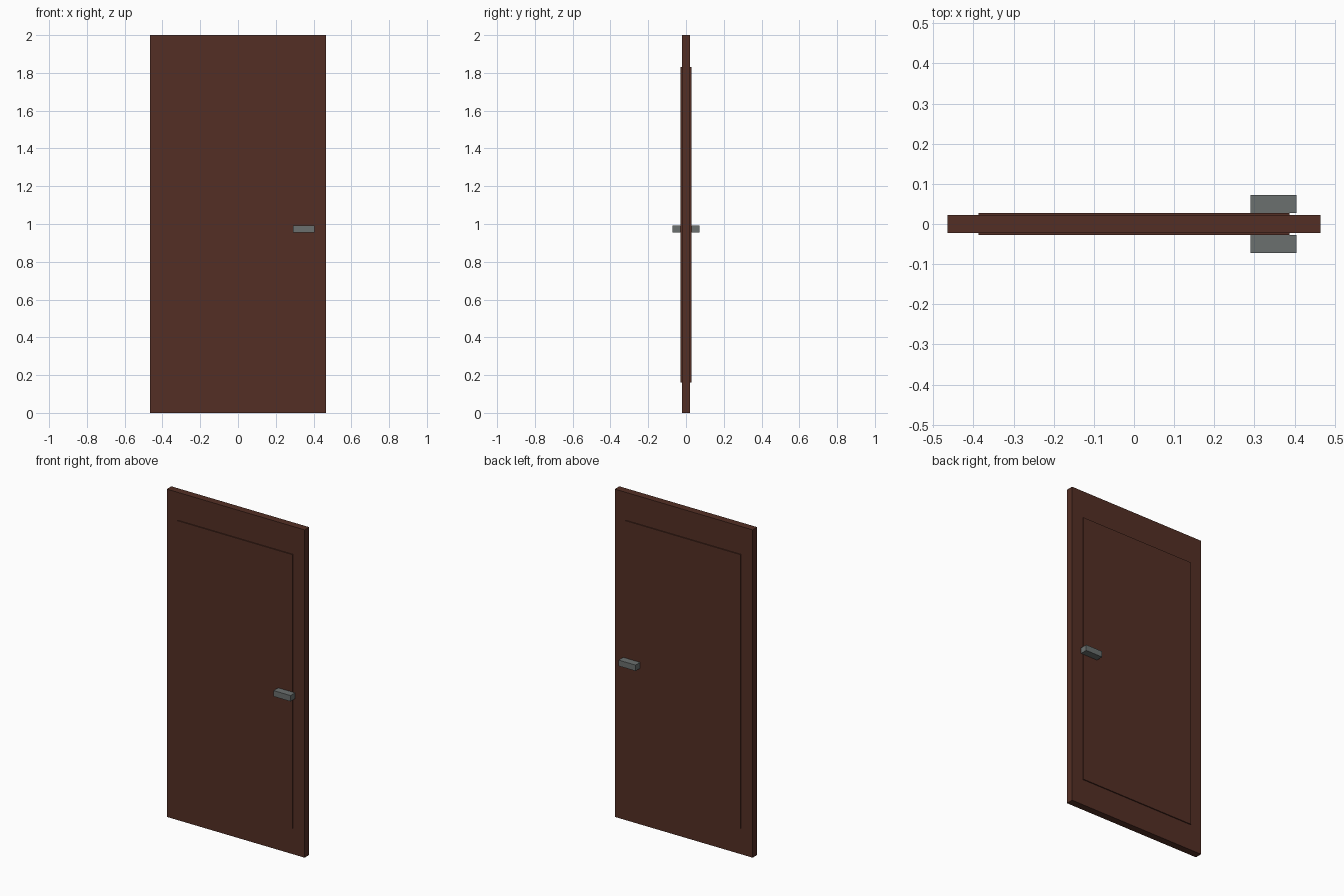
import bpy
import bmesh
from mathutils import Vector

if "Cube" in bpy.data.objects:
    bpy.data.objects.remove(bpy.data.objects["Cube"])


def material(name, rgb):
    m = bpy.data.materials.new(name)
    m.diffuse_color = (*rgb, 1.0)
    m.use_nodes = True
    m.node_tree.nodes["Principled BSDF"].inputs["Base Color"].default_value = m.diffuse_color
    return m


wood = material("dark_brown_wood", (0.088, 0.028, 0.018))
metal = material("grey_metal", (0.145, 0.162, 0.158))


def box(name, lo, hi, mat):
    """Axis-aligned box between two corners."""
    lo, hi = Vector(lo), Vector(hi)
    bm = bmesh.new()
    bmesh.ops.create_cube(bm, size=1.0)
    for v in bm.verts:
        v.co = (lo + hi) / 2 + v.co * (hi - lo)
    mesh = bpy.data.meshes.new(name)
    bm.to_mesh(mesh)
    bm.free()
    mesh.materials.append(mat)
    obj = bpy.data.objects.new(name, mesh)
    bpy.context.collection.objects.link(obj)
    return obj


# door slab
SLAB, PANEL, GRIP = 0.022, 0.028, 0.072
box("door_slab", (-0.465, -SLAB, 0), (0.465, SLAB, 2), wood)

# raised panel and handle on each face
for side, s in (("front", -1), ("back", 1)):
    y = sorted((s * (SLAB - 0.002), s * PANEL))
    box(side + "_panel", (-0.388, y[0], 0.16), (0.388, y[1], 1.83), wood)
    y = sorted((s * PANEL, s * GRIP))
    box(side + "_handle", (0.29, y[0], 0.956), (0.405, y[1], 0.992), metal)
